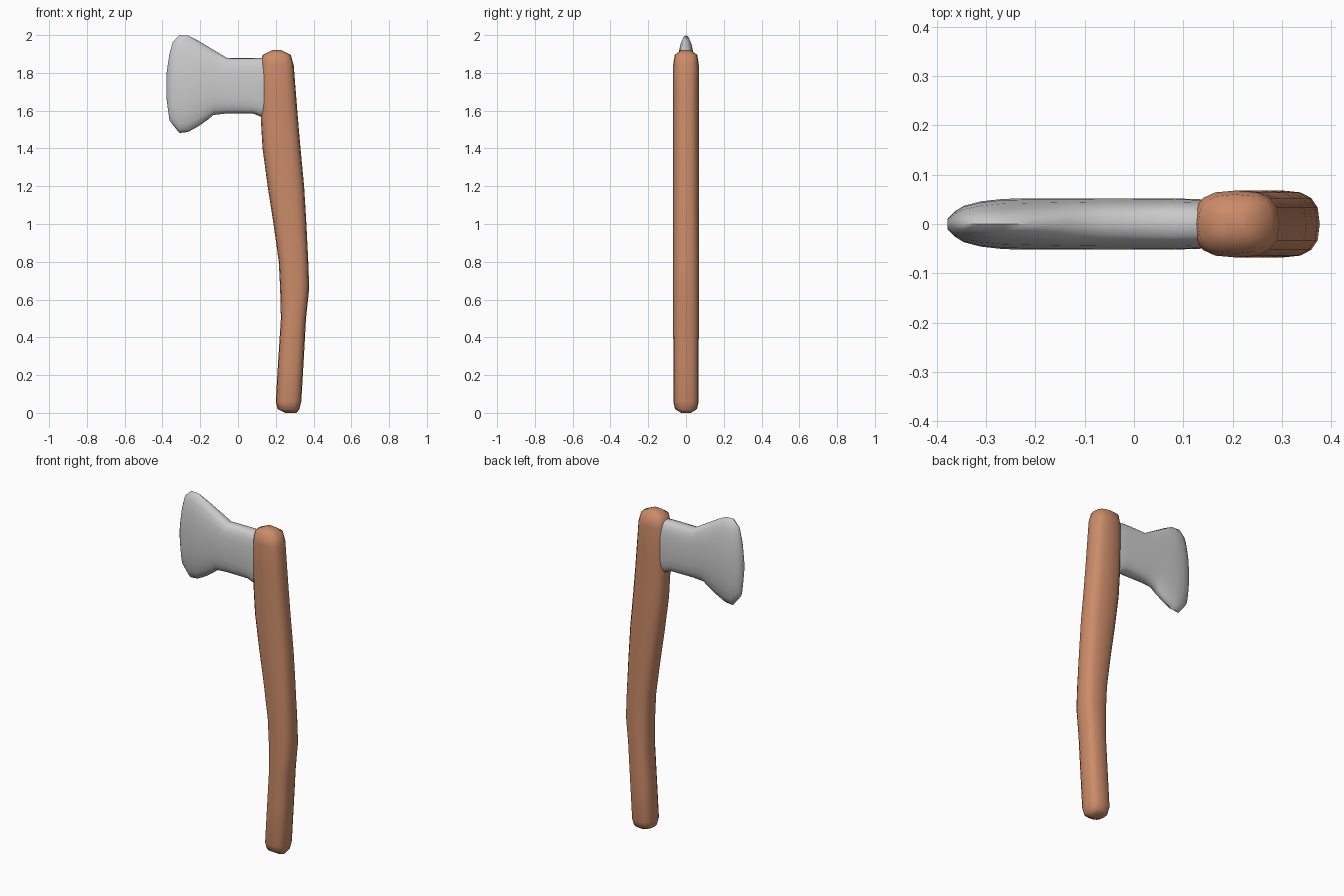
import bpy, bmesh, math

if "Cube" in bpy.data.objects:
    bpy.data.objects.remove(bpy.data.objects["Cube"])


def ring(a, b, p, n):
    """Superellipse points with half sizes a and b and squareness p."""
    pts = []
    for i in range(n):
        t = 2 * math.pi * i / n
        c, s = math.cos(t), math.sin(t)
        pts.append((a * math.copysign(abs(c) ** (2 / p), c),
                    b * math.copysign(abs(s) ** (2 / p), s)))
    return pts


def loft(name, rings, angle):
    """Skin a list of closed rings, cap both ends and shade smooth."""
    bm = bmesh.new()
    loops = [[bm.verts.new(co) for co in r] for r in rings]
    for lo, hi in zip(loops, loops[1:]):
        for i in range(len(lo)):
            j = (i + 1) % len(lo)
            bm.faces.new((lo[i], lo[j], hi[j], hi[i]))
    bm.faces.new(loops[0])
    bm.faces.new(loops[-1])
    bmesh.ops.recalc_face_normals(bm, faces=bm.faces)
    mesh = bpy.data.meshes.new(name)
    bm.to_mesh(mesh)
    bm.free()
    obj = bpy.data.objects.new(name, mesh)
    bpy.context.collection.objects.link(obj)
    bpy.context.view_layer.objects.active = obj
    obj.select_set(True)
    bpy.ops.object.shade_smooth_by_angle(angle=math.radians(angle))
    obj.select_set(False)
    return obj


# Curved wooden handle: z, left x, right x, half depth
handle_sections = [
    (0.0, 0.25, 0.31, 0.025), (0.02, 0.21, 0.325, 0.058),
    (0.06, 0.20, 0.335, 0.067), (0.28, 0.213, 0.348, 0.067),
    (0.50, 0.227, 0.36, 0.068), (0.66, 0.223, 0.377, 0.068),
    (0.80, 0.216, 0.372, 0.068), (1.00, 0.188, 0.362, 0.068),
    (1.20, 0.157, 0.35, 0.068), (1.40, 0.13, 0.331, 0.068),
    (1.55, 0.121, 0.318, 0.068), (1.70, 0.119, 0.306, 0.068),
    (1.84, 0.12, 0.295, 0.068), (1.895, 0.13, 0.28, 0.06),
    (1.92, 0.18, 0.23, 0.025),
]
rings = []
for z, x0, x1, d in handle_sections:
    mid = (x0 + x1) / 2
    rings.append([(mid + x, y, z) for x, y in ring((x1 - x0) / 2, d, 2.7, 16)])
handle = loft("handle", rings, 60)
wood = bpy.data.materials.new("wood")
wood.diffuse_color = (0.60, 0.26, 0.14, 1)
wood.use_nodes = True
wood.node_tree.nodes["Principled BSDF"].inputs["Base Color"].default_value = wood.diffuse_color
handle.data.materials.append(wood)

# Steel head: x, bottom z, top z, half thickness, squareness
head_sections = [
    (0.18, 1.57, 1.87, 0.045, 3), (0.14, 1.56, 1.878, 0.05, 3),
    (0.08, 1.585, 1.88, 0.052, 3), (-0.06, 1.585, 1.88, 0.052, 2.8),
    (-0.13, 1.577, 1.922, 0.052, 2.5), (-0.16, 1.552, 1.94, 0.052, 2.3),
    (-0.21, 1.517, 1.97, 0.052, 2.1), (-0.265, 1.487, 1.998, 0.051, 2),
    (-0.31, 1.482, 2.0, 0.046, 2), (-0.345, 1.525, 1.965, 0.037, 2),
    (-0.363, 1.55, 1.90, 0.026, 2), (-0.378, 1.66, 1.80, 0.011, 2),
]
rings = []
for x, z0, z1, t, p in head_sections:
    mid = (z0 + z1) / 2
    rings.append([(x, y, mid + z) for y, z in ring(t, (z1 - z0) / 2, p, 20)])
loft("axe_head", rings, 60)
